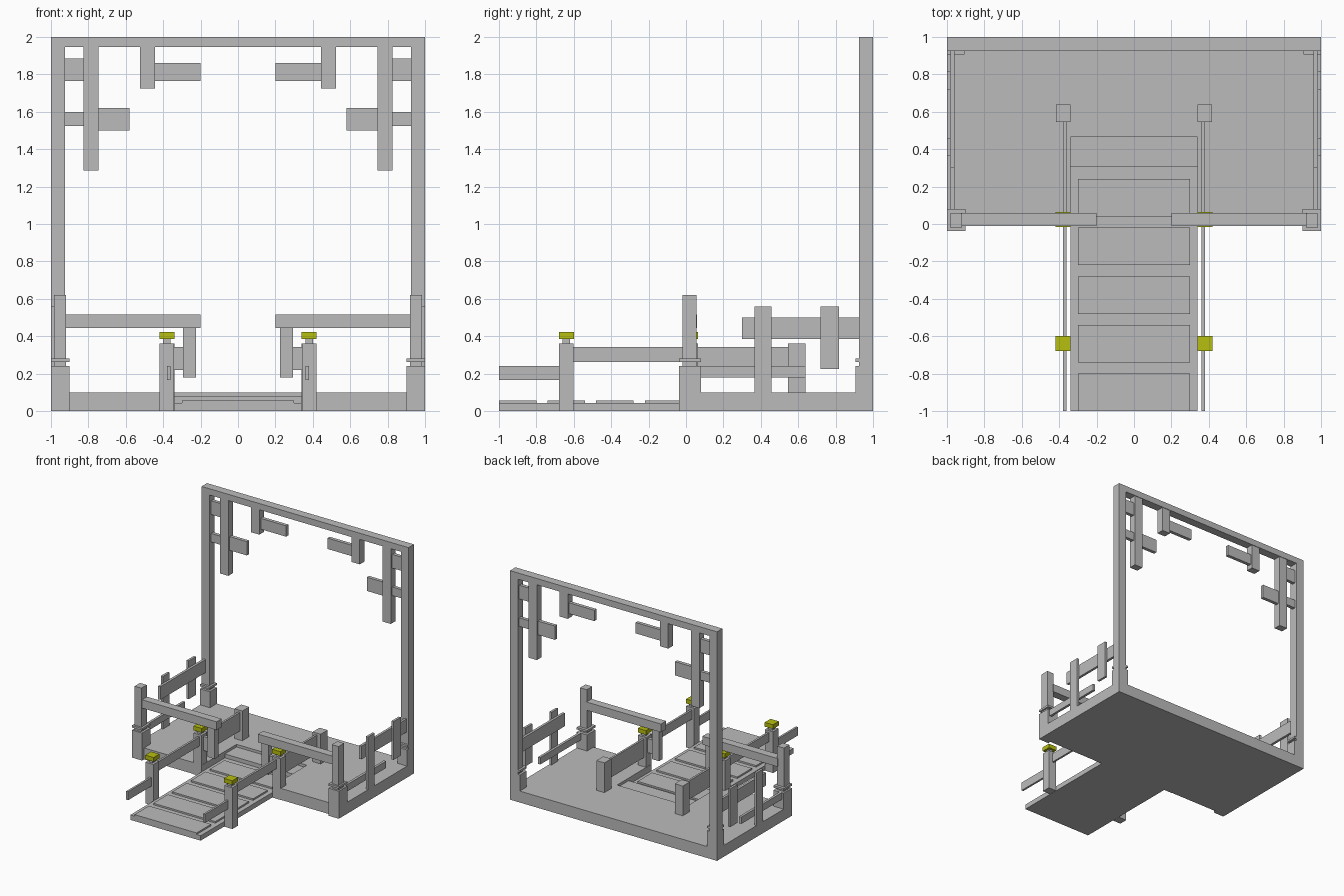
import bpy
import bmesh

cube = bpy.data.objects.get("Cube")
if cube:
    bpy.data.objects.remove(cube, do_unlink=True)


def material(name, rgb):
    m = bpy.data.materials.new(name)
    m.use_nodes = True
    m.diffuse_color = (*rgb, 1)
    m.node_tree.nodes["Principled BSDF"].inputs["Base Color"].default_value = (*rgb, 1)
    return m


GREY = material("plain grey", (0.5, 0.5, 0.5))
YELLOW = material("lamp yellow", (0.47, 0.52, 0.005))


def box(name, x, y, z, mat=GREY):
    """Axis-aligned block from three (low, high) ranges."""
    bm = bmesh.new()
    bmesh.ops.create_cube(bm, size=1)
    for v in bm.verts:
        v.co = [(r[0] + r[1]) / 2 + c * (r[1] - r[0]) for r, c in zip((x, y, z), v.co)]
    mesh = bpy.data.meshes.new(name)
    bm.to_mesh(mesh)
    bm.free()
    mesh.materials.append(mat)
    obj = bpy.data.objects.new(name, mesh)
    bpy.context.collection.objects.link(obj)
    return obj


def pair(name, x, y, z, mat=GREY):
    """The same block on the left (+x) and the right (-x)."""
    box("left_" + name, x, y, z, mat)
    box("right_" + name, (-x[1], -x[0]), y, z, mat)


# Platform with a stepped recess where the ramp enters
pair("platform_side", (0.34, 1), (-0.01, 1), (0, 0.1))
box("platform_back", (-0.34, 0.34), (0.465, 1), (0, 0.1))
box("recess_step", (-0.34, 0.34), (0.305, 0.465), (0, 0.077))

# Ramp and its slats
box("ramp", (-0.34, 0.34), (-1, 0.305), (0, 0.043))
for i in range(5):
    y = -1 + i * 0.26
    box(f"ramp_slat_{i + 1}", (-0.3, 0.3), (y, y + 0.2), (0.043, 0.057))

# Back frame
pair("frame_post", (0.925, 1), (0.925, 1), (0, 1.945))
box("frame_top_beam", (-1, 1), (0.925, 1), (1.945, 2))
pair("frame_post_base", (0.905, 1), (0.905, 1), (0, 0.24))
pair("frame_post_collar", (0.905, 1), (0.905, 1), (0.262, 0.28))

# Planks hanging in the upper corners of the frame
pair("long_hanger", (0.745, 0.825), (0.93, 0.995), (1.285, 1.945))
pair("short_hanger", (0.445, 0.525), (0.93, 0.995), (1.725, 1.945))
for name, x, z in (
    ("upper_corner_plank", (0.825, 0.925), (1.765, 1.885)),
    ("lower_corner_plank", (0.825, 0.925), (1.525, 1.6)),
    ("long_hanger_plank", (0.58, 0.745), (1.5, 1.62)),
    ("short_hanger_plank", (0.2, 0.445), (1.765, 1.86)),
):
    pair(name, x, (0.95, 0.98), z)

# Front corner posts
pair("corner_base", (0.9, 1), (-0.037, 0.08), (0, 0.24))
pair("corner_collar", (0.9, 1), (-0.037, 0.08), (0.262, 0.28))
pair("corner_post", (0.92, 0.985), (-0.02, 0.055), (0.24, 0.62))

# Front railing
pair("front_rail", (0.2, 0.925), (-0.01, 0.06), (0.443, 0.515))
pair("front_rail_hanger", (0.225, 0.295), (0, 0.05), (0.18, 0.443))
pair("hanger_link", (0.295, 0.345), (0.01, 0.04), (0.22, 0.342))

# Side fences
pair("fence_front_board", (0.98, 1), (0.365, 0.457), (0, 0.56))
pair("fence_back_board", (0.98, 1), (0.72, 0.818), (0.225, 0.56))
pair("fence_upper_rail", (0.96, 0.982), (0.3, 0.925), (0.385, 0.5))
pair("fence_lower_rail", (0.96, 0.982), (0.05, 0.64), (0.18, 0.24))

# Lamp posts beside the ramp
for name, y in (("outer", -0.64), ("inner", 0.025)):
    pair(name + "_lamp_post", (0.342, 0.42), (y - 0.038, y + 0.038), (0, 0.36))
    pair(name + "_lamp_neck", (0.362, 0.4), (y - 0.02, y + 0.02), (0.36, 0.385))
    pair(name + "_lamp", (0.34, 0.42), (y - 0.04, y + 0.04), (0.385, 0.422), YELLOW)

# Handrails
pair("rear_rail_post", (0.34, 0.417), (0.545, 0.64), (0.1, 0.36))
pair("ramp_lower_rail", (0.362, 0.38), (-1, -0.678), (0.165, 0.24))
pair("ramp_upper_rail", (0.362, 0.38), (-0.602, -0.013), (0.262, 0.342))
pair("rear_rail", (0.362, 0.38), (0.063, 0.545), (0.18, 0.342))
